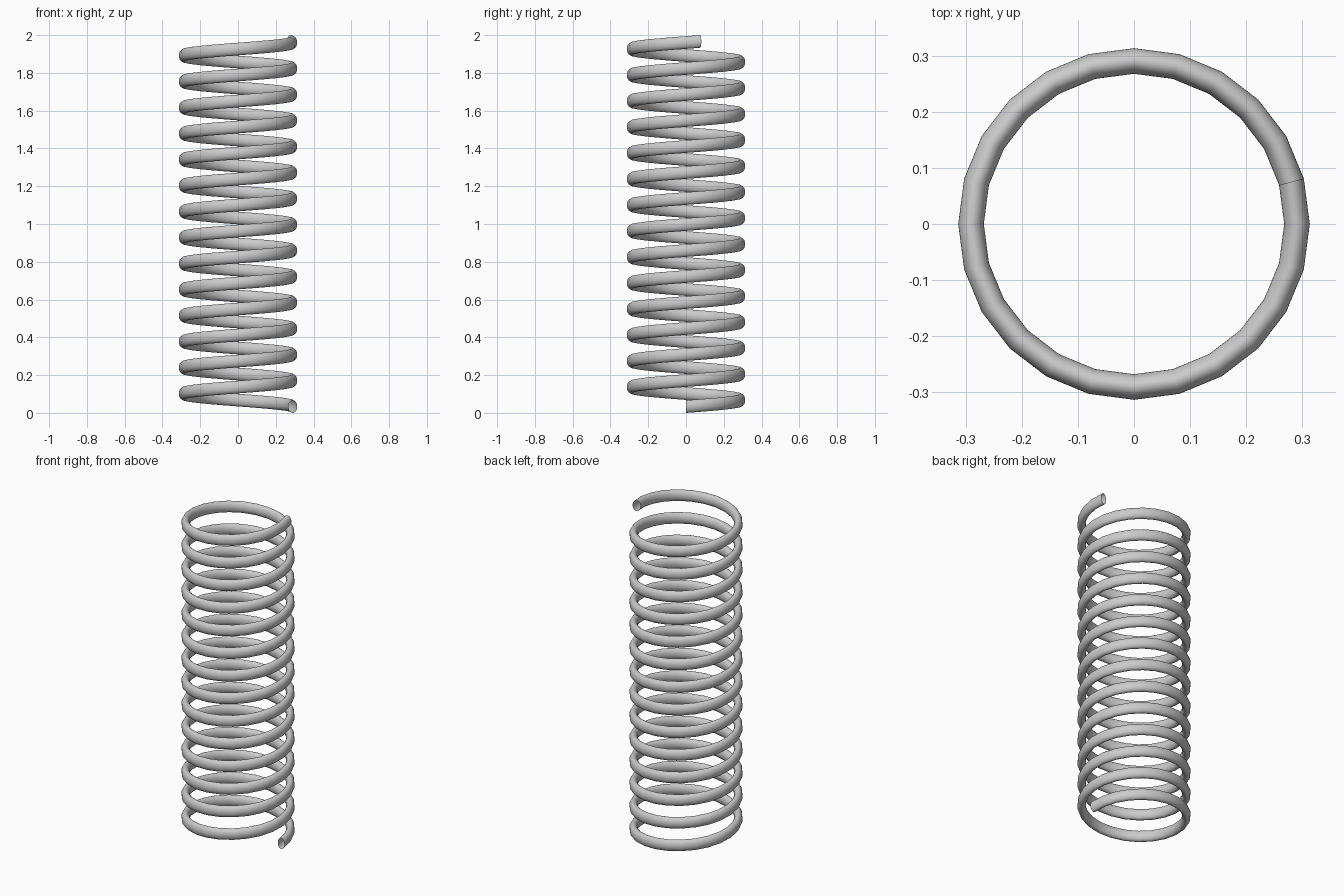
import bpy
import bmesh
from math import radians, pi, sin, cos

cube = bpy.data.objects.get("Cube")
if cube:
    bpy.data.objects.remove(cube, do_unlink=True)

# Spring dimensions
COIL_RADIUS = 0.2905
WIRE_WIDTH, WIRE_HEIGHT = 0.0228, 0.0335   # half axes of the oval wire
WIRE_SIDES = 32
STEPS_PER_TURN = 24
STEPS = 14 * STEPS_PER_TURN + 1
RISE = (2 - 2 * WIRE_HEIGHT) / STEPS

# Steel colour
steel = bpy.data.materials.new("light_grey_steel")
steel.use_nodes = True
grey = (0.6, 0.6, 0.6, 1)
steel.diffuse_color = grey
steel.node_tree.nodes["Principled BSDF"].inputs["Base Color"].default_value = grey

# Upright oval wire section, swept up the helix with open ends
bm = bmesh.new()
ring = []
for i in range(WIRE_SIDES):
    a = 2 * pi * i / WIRE_SIDES
    ring.append(bm.verts.new((COIL_RADIUS + WIRE_WIDTH * cos(a), 0,
                              WIRE_HEIGHT + WIRE_HEIGHT * sin(a))))
edges = [bm.edges.new((ring[i - 1], ring[i])) for i in range(WIRE_SIDES)]
bmesh.ops.spin(bm, geom=ring + edges, cent=(0, 0, 0), axis=(0, 0, 1),
               dvec=(0, 0, RISE), angle=radians(360 / STEPS_PER_TURN) * STEPS,
               steps=STEPS, use_duplicate=False)
bmesh.ops.recalc_face_normals(bm, faces=bm.faces)

mesh = bpy.data.meshes.new("coil_spring")
bm.to_mesh(mesh)
bm.free()
mesh.materials.append(steel)
spring = bpy.data.objects.new("coil_spring", mesh)
bpy.context.collection.objects.link(spring)

# Smooth wire surface
bpy.ops.object.select_all(action='DESELECT')
spring.select_set(True)
bpy.context.view_layer.objects.active = spring
bpy.ops.object.shade_smooth_by_angle(angle=radians(40))
